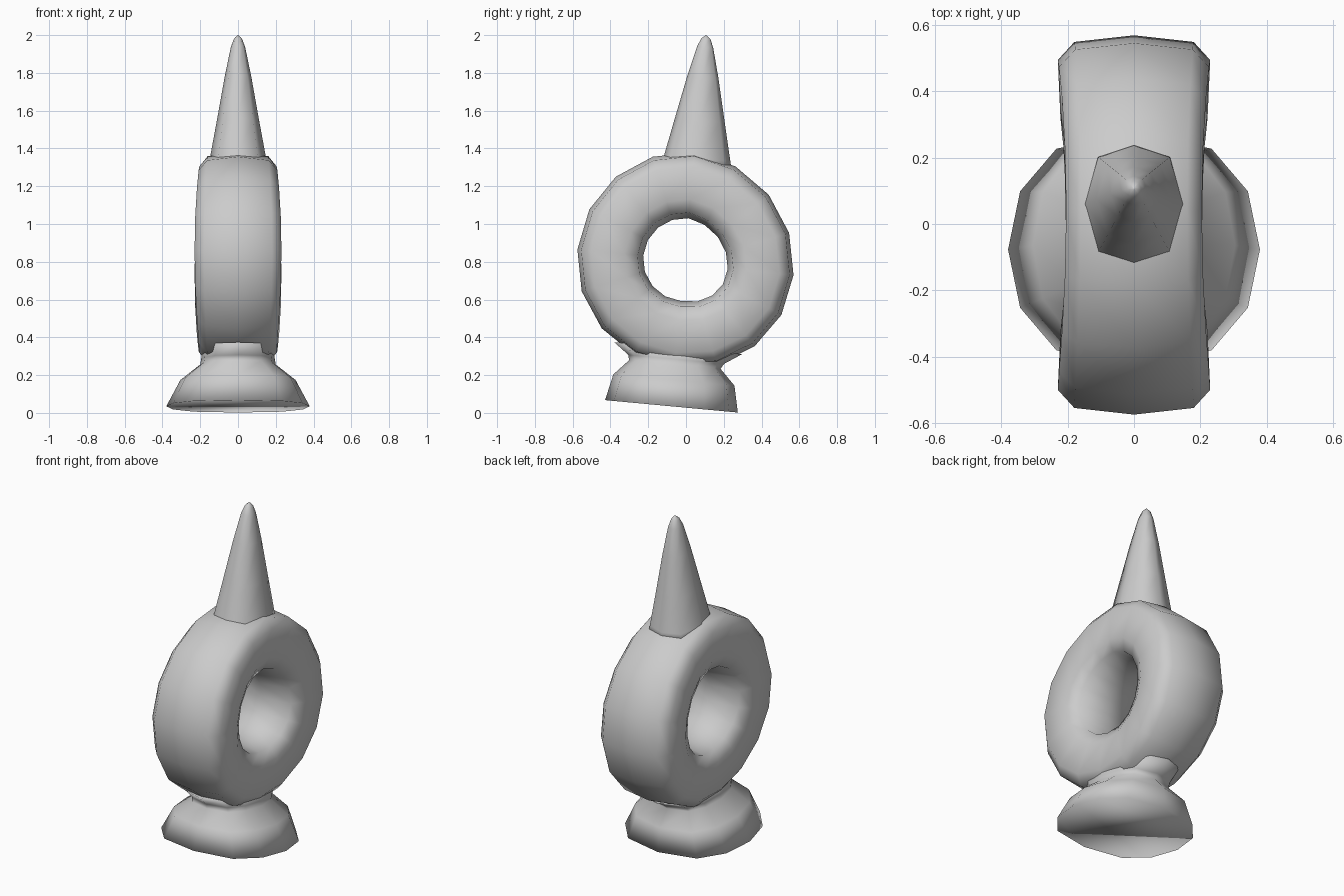
import bpy, bmesh, math
from mathutils import Matrix

if "Cube" in bpy.data.objects:
    bpy.data.objects.remove(bpy.data.objects["Cube"])

# the whole piece leans slightly backwards
LEAN = Matrix.Translation((0, -0.08, 0.035)) @ Matrix.Rotation(math.radians(-5.33), 4, 'X')


def bridge(bm, a, b):
    n = len(a)
    for i in range(n):
        bm.faces.new((a[i], a[(i + 1) % n], b[(i + 1) % n], b[i]))


def finish(name, bm):
    bmesh.ops.recalc_face_normals(bm, faces=bm.faces)
    bm.transform(LEAN)
    for f in bm.faces:
        f.smooth = True
    me = bpy.data.meshes.new(name)
    bm.to_mesh(me)
    bm.free()
    ob = bpy.data.objects.new(name, me)
    bpy.context.collection.objects.link(ob)
    return ob


def spow(v, p):
    return math.copysign(abs(v) ** p, v) if abs(v) > 1e-6 else 0


def loft(name, rows, sides, px, py):
    """Stack of closed oval rows: (height, x radius, y radius, y centre)."""
    bm = bmesh.new()
    loops = []
    for z, rx, ry, cy in rows:
        loop = []
        for i in range(sides):
            a = math.tau * i / sides
            loop.append(bm.verts.new((rx * spow(math.cos(a), px),
                                      cy + ry * spow(math.sin(a), py), z)))
        loops.append(loop)
    for a, b in zip(loops, loops[1:]):
        bridge(bm, a, b)
    bm.faces.new(loops[0])
    bm.faces.new(loops[-1])
    return finish(name, bm)


# flared foot with a pinched neck that opens into the ring
loft("foot", [(0, 0.38, 0.353, 0.003), (0.14, 0.305, 0.322, 0.003),
              (0.222, 0.20, 0.243, 0), (0.25, 0.195, 0.255, 0.005),
              (0.31, 0.19, 0.34, 0.01)], 12, 0.7, 1.0)

# thick ring, slightly thinner at top and bottom, its back half a little lower
half = [(0.18, 0.55), (0.23, 0.495), (0.222, 0.32), (0.185, 0.25)]
section = [(0, 0.57)] + half + [(0, 0.22)] + [(-x, r) for x, r in reversed(half)]
bm = bmesh.new()
loops = []
for i in range(16):
    a = math.tau * i / 16
    thin = 1 - 0.11 * math.sin(a) ** 2
    back = max(0, math.cos(a))
    loops.append([bm.verts.new((x * thin, r * math.cos(a) + 0.012 * back,
                                0.78 + r * math.sin(a) - 0.028 * back))
                  for x, r in section])
for i in range(16):
    bridge(bm, loops[i], loops[(i + 1) % 16])
finish("ring", bm)

# tapered spike with a blunt tip
loft("spike", [(1.27, 0.159, 0.187, 0.018), (1.32, 0.149, 0.176, 0.017),
               (1.52, 0.112, 0.133, 0.012), (1.75, 0.071, 0.083, 0.007),
               (1.91, 0.038, 0.043, 0.004), (1.955, 0.021, 0.024, 0.004),
               (1.973, 0.003, 0.003, 0.004)], 8, 1.0, 0.65)
